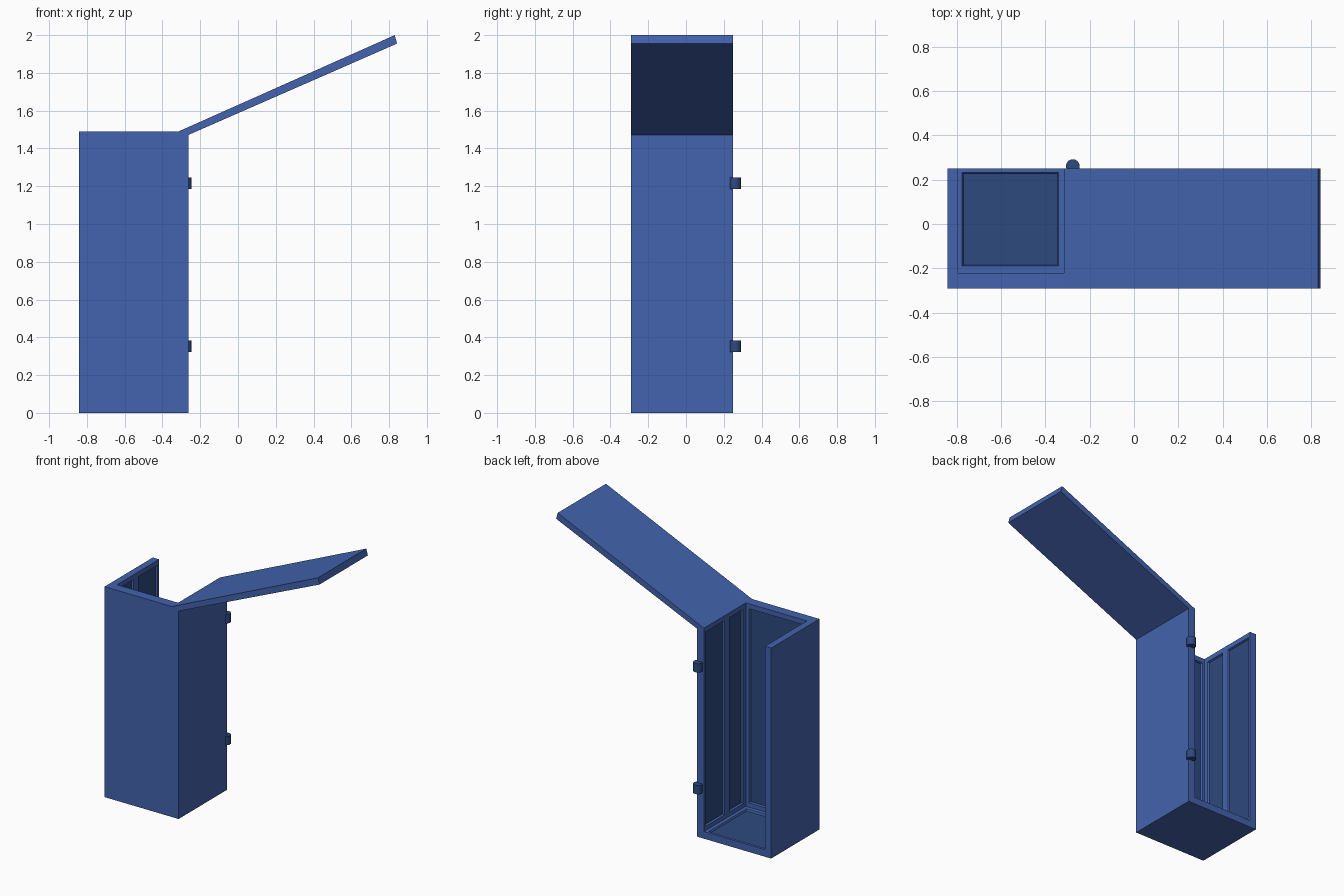
import bpy, bmesh
from mathutils import Vector

if "Cube" in bpy.data.objects:
    bpy.data.objects.remove(bpy.data.objects["Cube"])


def material(name, col):
    m = bpy.data.materials.new(name)
    m.diffuse_color = (*col, 1)
    m.use_nodes = True
    m.node_tree.nodes["Principled BSDF"].inputs["Base Color"].default_value = m.diffuse_color
    return m


BLUE = material("cabinet blue", (0.055, 0.125, 0.42))
DARK = material("panel dark blue", (0.027, 0.068, 0.21))


def finish(name, bm, mats):
    bmesh.ops.recalc_face_normals(bm, faces=bm.faces)
    me = bpy.data.meshes.new(name)
    bm.to_mesh(me)
    bm.free()
    for m in mats:
        me.materials.append(m)
    ob = bpy.data.objects.new(name, me)
    bpy.context.collection.objects.link(ob)
    return ob


def box(lo, hi):
    bm = bmesh.new()
    bmesh.ops.create_cube(bm, size=1)
    lo, hi = Vector(lo), Vector(hi)
    for v in bm.verts:
        v.co = (lo + hi) / 2 + v.co * (hi - lo)
    bm.normal_update()
    return bm


# Cabinet outer block
X0, X1, Y0, Y1, TOP = -0.842, -0.262, -0.29, 0.25, 1.49
cabinet = finish("cabinet_shell", box((X0, Y0, 0), (X1, Y1, TOP)), [BLUE, DARK])

# Cavity cutter: its walls and floor carry bumps that become recessed panels
IX0, IX1, IY, IZ = -0.793, -0.315, -0.22, 0.05
bm = box((IX0, IY, IZ), (IX1, 0.4, 1.7))
for axis, cuts in enumerate([(-0.775, -0.34), (-0.19, -0.035, 0.02, 0.232), (0.08, 1.455)]):
    for c in cuts:
        p, n = Vector((0, 0, 0)), Vector((0, 0, 0))
        p[axis], n[axis] = c, 1
        bmesh.ops.bisect_plane(bm, geom=bm.verts[:] + bm.edges[:] + bm.faces[:],
                               plane_co=p, plane_no=n)
bm.normal_update()


def is_panel(f):
    c, n = f.calc_center_median(), f.normal
    in_x = -0.775 < c.x < -0.34
    in_y = -0.19 < c.y < 0.232
    in_z = 0.08 < c.z < 1.455
    if abs(n.x) > 0.9:                      # two panels on each side wall
        return in_z and in_y and not -0.035 < c.y < 0.02
    if n.y < -0.9:                          # one panel on the front wall
        return in_x and in_z
    return n.z < -0.9 and in_x and in_y     # floor panel


panels = [f for f in bm.faces if is_panel(f)]
bmesh.ops.inset_region(bm, faces=panels, thickness=0.005, depth=0.012, use_even_offset=True)
for f in panels:
    f.material_index = 1
cutter = finish("cavity_cutter", bm, [BLUE, DARK])
cutter.hide_render = True

# Hollow the cabinet: open at the back and top
mod = cabinet.modifiers.new("hollow", "BOOLEAN")
mod.operation, mod.solver, mod.object = "DIFFERENCE", "EXACT", cutter
bpy.context.view_layer.objects.active = cabinet
bpy.ops.object.modifier_apply(modifier=mod.name)
bpy.data.objects.remove(cutter)

# Tilted flat door panel
bm = bmesh.new()
profile = [(-0.315, 1.49), (0.83, 2.0), (0.842, 1.955), (-0.298, 1.456)]
face = bm.faces.new([bm.verts.new((x, Y0, z)) for x, z in profile])
ext = bmesh.ops.extrude_face_region(bm, geom=[face])
bmesh.ops.translate(bm, vec=(0, Y1 - Y0, 0),
                    verts=[g for g in ext["geom"] if isinstance(g, bmesh.types.BMVert)])
finish("tilted_door", bm, [BLUE])

# Hinge barrels on the rear right corner
for name, z in (("lower_hinge", 0.353), ("upper_hinge", 1.215)):
    bpy.ops.mesh.primitive_cylinder_add(vertices=16, radius=0.031, depth=0.062,
                                        location=(-0.276, 0.261, z))
    hinge = bpy.context.object
    hinge.name = name
    hinge.data.materials.append(DARK)
    bpy.ops.object.shade_smooth_by_angle()
